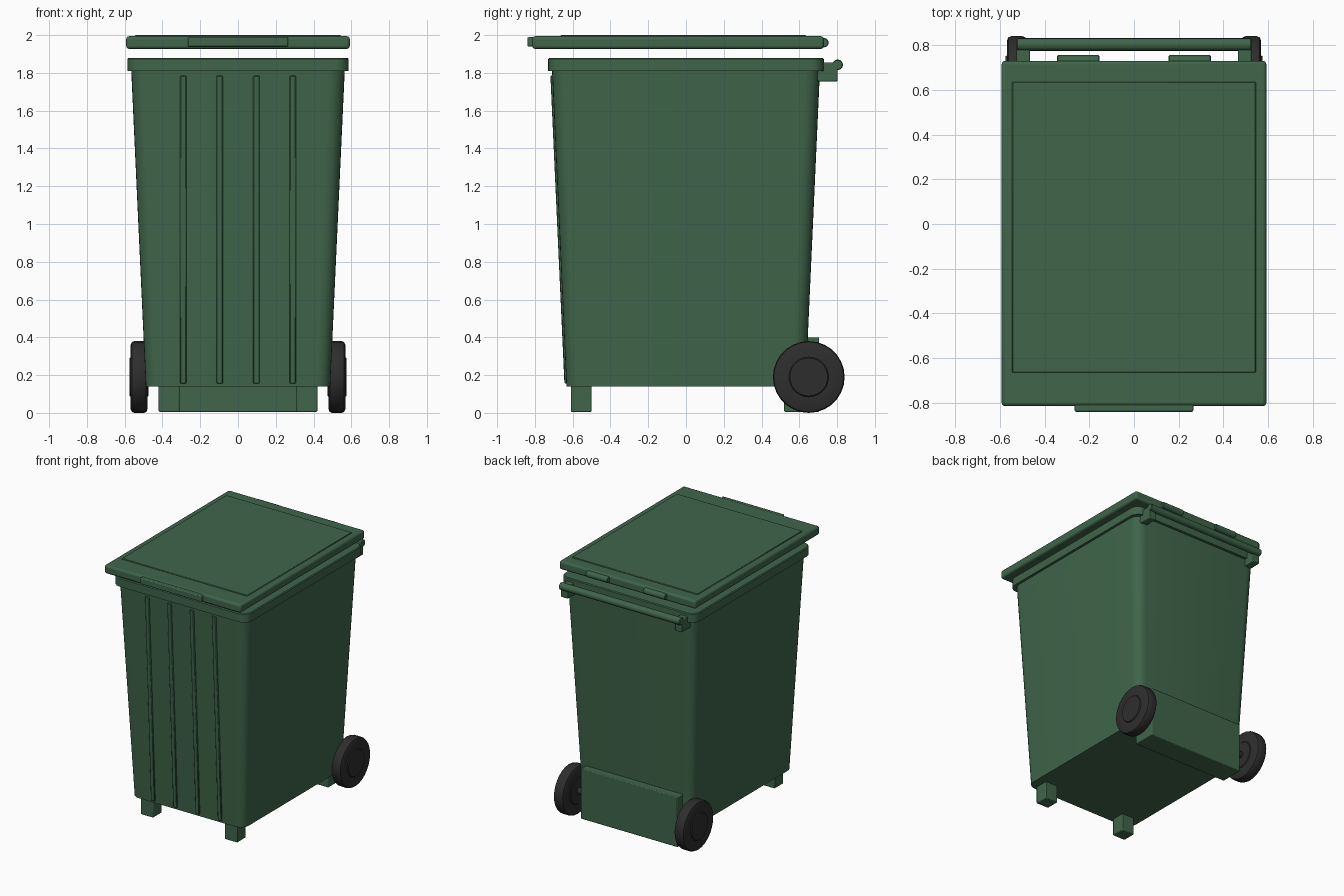
import bpy, bmesh, math
from mathutils import Matrix

if "Cube" in bpy.data.objects:
    bpy.data.objects.remove(bpy.data.objects["Cube"])


def material(name, rgb):
    m = bpy.data.materials.new(name)
    m.diffuse_color = (*rgb, 1)
    m.use_nodes = True
    m.node_tree.nodes["Principled BSDF"].inputs["Base Color"].default_value = m.diffuse_color
    return m


GREEN = material("bin green", (0.05, 0.13, 0.068))
BLACK = material("rubber black", (0.027, 0.027, 0.027))


def finish(name, bm, mat, bevel=0, segments=2):
    bmesh.ops.recalc_face_normals(bm, faces=bm.faces[:])
    me = bpy.data.meshes.new(name)
    bm.to_mesh(me)
    bm.free()
    me.materials.append(mat)
    ob = bpy.data.objects.new(name, me)
    bpy.context.collection.objects.link(ob)
    if bevel:
        mod = ob.modifiers.new("soft edges", 'BEVEL')
        mod.width, mod.segments = bevel, segments
        mod.limit_method = 'ANGLE'
    bpy.ops.object.select_all(action='DESELECT')
    ob.select_set(True)
    bpy.context.view_layer.objects.active = ob
    bpy.ops.object.shade_smooth_by_angle(angle=math.radians(35))
    return ob


def box(name, x, y, z, bevel=0.006, segments=2):
    """Box from (min, max) ranges."""
    bm = bmesh.new()
    size = [r[1] - r[0] for r in (x, y, z)]
    mid = [sum(r) / 2 for r in (x, y, z)]
    bmesh.ops.create_cube(bm, size=1, matrix=Matrix.Translation(mid) @ Matrix.Diagonal((*size, 1)))
    return finish(name, bm, GREEN, bevel, segments)


def rod(name, x0, x1, y, z, r, mat, sides=16):
    """Cylinder lying along x."""
    bm = bmesh.new()
    m = Matrix.Translation(((x0 + x1) / 2, y, z)) @ Matrix.Rotation(math.pi / 2, 4, 'Y')
    bmesh.ops.create_cone(bm, cap_ends=True, segments=sides, radius1=r, radius2=r,
                          depth=abs(x1 - x0), matrix=m)
    return finish(name, bm, mat, 0.004, 1)


def rounded_ring(hx, hy, r, steps=6):
    pts = []
    for k, (sx, sy) in enumerate([(1, 1), (-1, 1), (-1, -1), (1, -1)]):
        for i in range(steps + 1):
            a = (k + i / steps) * math.pi / 2
            pts.append((sx * (hx - r) + r * math.cos(a), sy * (hy - r) + r * math.sin(a)))
    return pts


def loft(name, levels, bevel=0):
    """Closed shell through rounded rectangles given as (half x, half y, radius, z)."""
    bm = bmesh.new()
    rings = [[bm.verts.new((px, py, z)) for px, py in rounded_ring(hx, hy, r)]
             for hx, hy, r, z in levels]
    n = len(rings[0])
    for a, b in zip(rings, rings[1:]):
        for i in range(n):
            j = (i + 1) % n
            bm.faces.new((a[i], a[j], b[j], b[i]))
    bm.faces.new(rings[0][::-1])
    bm.faces.new(rings[-1])
    return finish(name, bm, GREEN, bevel)


# Tapered body and its rim
loft("body", [(0.488, 0.633, 0.07, 0.14), (0.566, 0.71, 0.08, 1.83)])
loft("rim", [(0.585, 0.73, 0.07, 1.81), (0.585, 0.73, 0.07, 1.874), (0.579, 0.724, 0.064, 1.88)])

# Raised ribs following the slope of the front wall
for i, x in enumerate((-0.29, -0.097, 0.097, 0.29)):
    rib = box(f"front_rib_{i + 1}", (x - 0.017, x + 0.017), (-0.01, 0.02), (0.155, 1.785), 0.004, 1)
    for v in rib.data.vertices:
        v.co.y += -0.633 - (v.co.z - 0.14) * (0.077 / 1.69)

# Lid with raised panel, front grip and rear hinges
box("lid", (-0.592, 0.592), (-0.815, 0.73), (1.927, 1.994), 0.016, 3)
box("lid_panel", (-0.545, 0.545), (-0.665, 0.635), (1.98, 2.0), 0.003, 1)
box("lid_grip", (-0.266, 0.266), (-0.84, -0.78), (1.94, 1.989), 0.007)
for side, s in (("left", -1), ("right", 1)):
    rod(f"{side}_hinge", s * 0.155, s * 0.345, 0.73, 1.96, 0.025, GREEN)

# Rear pull bar on two brackets
rod("pull_bar", -0.525, 0.525, 0.803, 1.843, 0.028, GREEN)
for side, s in (("left", -1), ("right", 1)):
    xs = sorted((s * 0.465, s * 0.525))
    box(f"{side}_bar_bracket", xs, (0.69, 0.803), (1.755, 1.855))

# Front feet and rear axle housing
for side, s in (("left", -1), ("right", 1)):
    box(f"{side}_foot", sorted((s * 0.31, s * 0.42)), (-0.61, -0.5), (0.005, 0.17))
box("axle_housing", (-0.42, 0.42), (0.52, 0.705), (0.005, 0.4))

# Axle and wheels, each wheel turned from a (radius, x) profile
WHEEL_Y, WHEEL_Z, SIDES = 0.65, 0.19, 28
rod("axle", -0.49, 0.49, WHEEL_Y, WHEEL_Z, 0.024, BLACK)
PROFILE = [(0.1, 0.475), (0.105, 0.48), (0.172, 0.48), (0.185, 0.486), (0.19, 0.498),
           (0.19, 0.55), (0.185, 0.562), (0.172, 0.568), (0.105, 0.568), (0.1, 0.575)]
for side, s in (("left", -1), ("right", 1)):
    bm = bmesh.new()
    rings = []
    for r, x in PROFILE:
        rings.append([bm.verts.new((s * x, WHEEL_Y + r * math.cos(k * math.tau / SIDES),
                                    WHEEL_Z + r * math.sin(k * math.tau / SIDES)))
                      for k in range(SIDES)])
    for a, b in zip(rings, rings[1:]):
        for k in range(SIDES):
            j = (k + 1) % SIDES
            bm.faces.new((a[k], a[j], b[j], b[k]))
    bm.faces.new(rings[0])
    bm.faces.new(rings[-1])
    finish(f"{side}_wheel", bm, BLACK)
